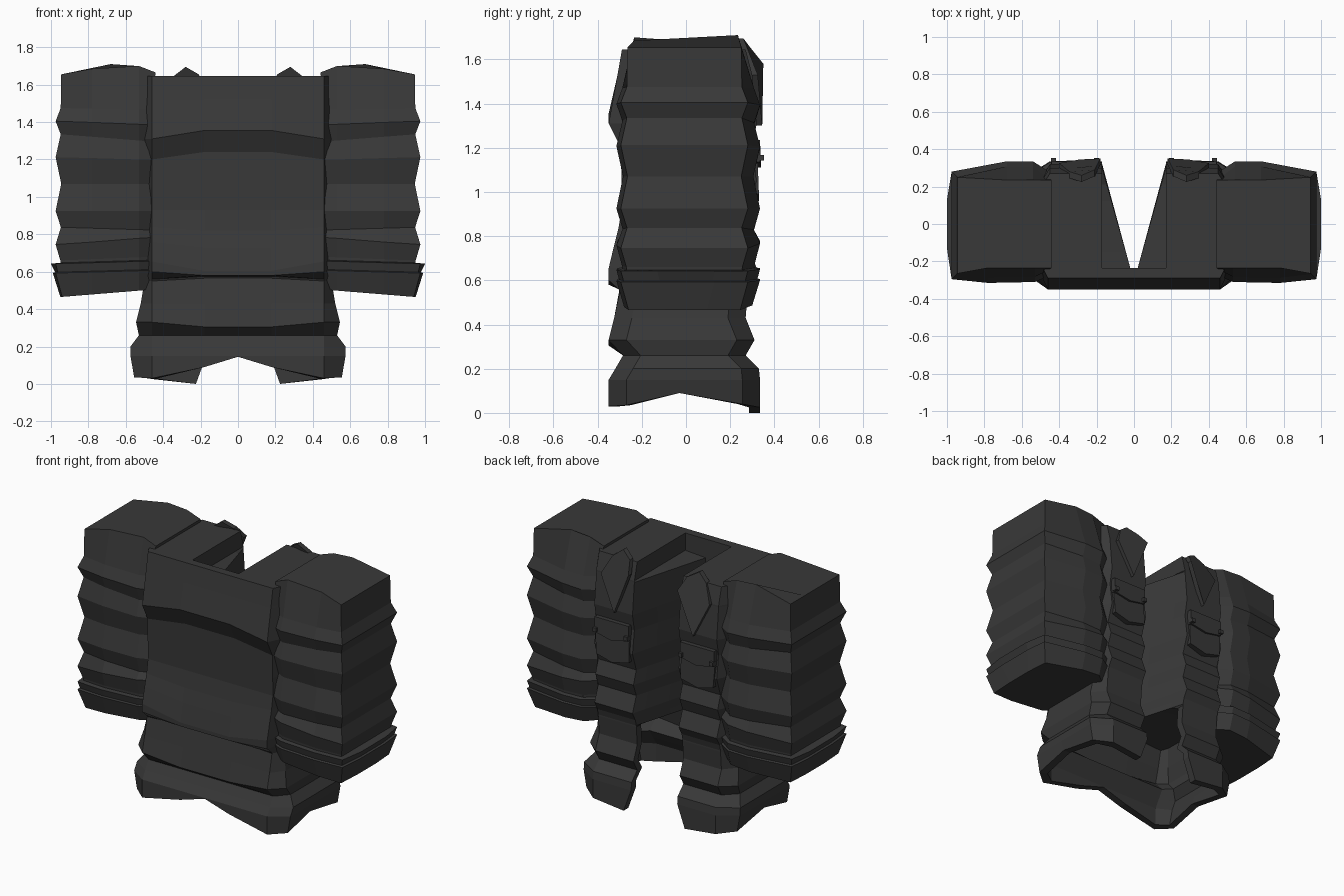
import bpy, bmesh
from mathutils import Vector

old = bpy.data.objects.get("Cube")
if old:
    bpy.data.objects.remove(old, do_unlink=True)

cloth = bpy.data.materials.new("charcoal_cloth")
cloth.use_nodes = True
colour = (0.04, 0.04, 0.04, 1)
cloth.diffuse_color = colour
bsdf = cloth.node_tree.nodes["Principled BSDF"]
bsdf.inputs["Base Color"].default_value = colour
bsdf.inputs["Roughness"].default_value = 0.9


def loft(name, rings, shell=False):
    """Skin a stack of rings, cap both ends and mirror across x.
    A shell ring runs out along the outside and back along the lining."""
    bm = bmesh.new()
    rows = [[bm.verts.new(p) for p in ring] for ring in rings]
    n = len(rows[0])
    for a, b in zip(rows, rows[1:]):
        for i in range(n - 1 if shell else n):
            j = (i + 1) % n
            bm.faces.new((a[i], a[j], b[j], b[i]))
    bm.faces.new(rows[0])
    last = rows[-1]
    if shell:
        for i in range(n // 2 - 1):
            bm.faces.new((last[i], last[i + 1], last[n - 2 - i], last[n - 1 - i]))
    else:
        bm.faces.new(last[::-1])
    bmesh.ops.recalc_face_normals(bm, faces=bm.faces)
    mesh = bpy.data.meshes.new(name)
    bm.to_mesh(mesh)
    bm.free()
    mesh.materials.append(cloth)
    obj = bpy.data.objects.new(name, mesh)
    bpy.context.collection.objects.link(obj)
    mirror = obj.modifiers.new("mirror", 'MIRROR')
    mirror.use_clip = True
    mirror.merge_threshold = 0.001


def slab(name, outline, depth):
    """Thin plate with its outline pushed forward by depth."""
    back = [Vector(p) for p in outline]
    loft(name, [back, [p - Vector((0, depth, 0)) for p in back]])


# Torso: height, front y, side x, back y, lift of the front middle, notch x
# (a notch of None is the hollow skirt)
LEVELS = [
    (1.645, -.29, .50, .27, 0, .17),
    (1.53, -.31, .50, .30, 0, .17),
    (1.52, -.312, .50, .30, 0, .02),
    (1.31, -.35, .50, .32, .045, .02),
    (1.20, -.295, .49, .30, .04, .02),
    (1.05, -.292, .49, .32, 0, .02),
    (.93, -.29, .48, .28, 0, .02),
    (.84, -.305, .48, .31, -.02, .02),
    (.76, -.325, .48, .28, -.03, .02),
    (.655, -.35, .48, .32, -.05, .02),
    (.60, -.35, .48, .29, -.02, .02),
    (.56, -.305, .50, .28, .015, .02),
    (.55, -.30, .50, .28, .015, None),
    (.43, -.325, .52, .27, 0, None),
    (.33, -.35, .545, .31, -.025, None),
    (.26, -.285, .53, .27, 0, None),
    (.20, -.32, .575, .33, 0, None),
    (.15, -.35, .575, .335, 0, None),
]


def torso_ring(z, yf, xs, yb, lift, notch):
    zm = z + lift
    outer = [(0, yf, zm), (.18, yf, zm), (.46, yf, z), (xs, yf + .08, z),
             (xs, -.03, z), (xs, yb - .08, z), (.45, yb, z), (.17, yb, z)]
    if notch is None:
        lining = [(0, yf + .05, zm), (.18, yf + .05, zm), (.43, yf + .05, z),
                  (xs - .05, yf + .1, z), (xs - .05, -.03, z),
                  (xs - .05, yb - .1, z), (.42, yb - .05, z),
                  (.17, yb - .05, z)]
    else:
        start, end = Vector((.17, yb, z)), Vector((notch, -.235, z))
        lining = [(0, -.235, z), (notch / 2, -.235, z)]
        lining += [start.lerp(end, (8 - i) / 6) for i in range(2, 8)]
    return outer + lining[::-1]


# Arched hem, the same height on the outside and the lining
HEM_Z = [.145, .09, .03, .035, .09, .04, .025, 0]
rings = [torso_ring(*level) for level in LEVELS]
hem = [Vector((x - .02 if x > .5 else x, y, h))
       for (x, y, z), h in zip(rings[-1], HEM_Z + HEM_Z[::-1])]
for corner in hem[7:9]:
    corner.x = .225
loft("torso", rings + [hem], shell=True)

# Sleeves: rumpled tubes made from one outline pushed in and out
SLEEVE = [(.47, -.25), (.53, -.28), (.78, -.285), (.945, -.265),
          (.945, -.1), (.945, .1), (.945, .25), (.68, .305), (.54, .305),
          (.47, .25)]


def sleeve_ring(z, push, slope=0.0, bulge=0.0):
    ring = []
    for x, y in SLEEVE:
        px = x + (push if x > .8 else -push * .5 if x < .5 else 0)
        px += bulge if abs(y) < .2 else 0
        ring.append((px, y + push * (1 if y > 0 else -1),
                     z + slope * (x - .7)))
    return ring


FOLDS = [(1.47, .003, .02), (1.395, .03, .04), (1.315, .003, .08),
         (1.205, .03, .03), (1.07, 0, 0), (.925, .03, 0),
         (.83, .002, .03), (.765, .03, -.08), (.67, .005, -.04),
         (.60, 0, 0)]
shoulder = []
for x, y in SLEEVE:
    limit = .27 if x > .9 else .235
    top = 1.665 if x < .5 else 1.7 if x < .6 else 1.71 if x < .7 else 1.685
    shoulder.append((x - .03 if x < .5 else x, max(-limit, min(limit, y)),
                     1.655 if x > .9 else top))
loft("sleeve", [shoulder] + [sleeve_ring(*f) for f in FOLDS])

# Cuffs: stacked flared bands
loft("cuff", [sleeve_ring(.655, .005, -.03), sleeve_ring(.65, .03, -.03, .025),
              sleeve_ring(.605, .018, -.03, .015),
              sleeve_ring(.60, .03, -.03, .015),
              sleeve_ring(.485, -.005, -.08, .01)])

# Collar flaps folded over the opening
slab("collar_flap", [(.28, .26, 1.695), (.345, .28, 1.645), (.40, .325, 1.53),
                     (.29, .345, 1.30), (.18, .35, 1.58), (.21, .29, 1.655)],
     .035)

# Chest pockets with shallow pointed flaps
slab("pocket", [(.19, .325, 1.13), (.44, .325, 1.13), (.43, .33, .99),
                (.315, .33, .96), (.19, .33, .99)], .05)
slab("pocket_flap", [(.19, .335, 1.235), (.44, .335, 1.235),
                     (.44, .335, 1.135), (.315, .34, 1.11),
                     (.19, .335, 1.135)], .05)

# Square buttons on the flaps
for side, x in (("inner", .2), ("outer", .43)):
    r = .013
    slab(side + "_button", [(x - r, .352, 1.155 - r), (x + r, .352, 1.155 - r),
                            (x + r, .352, 1.155 + r), (x - r, .352, 1.155 + r)],
         .03)
